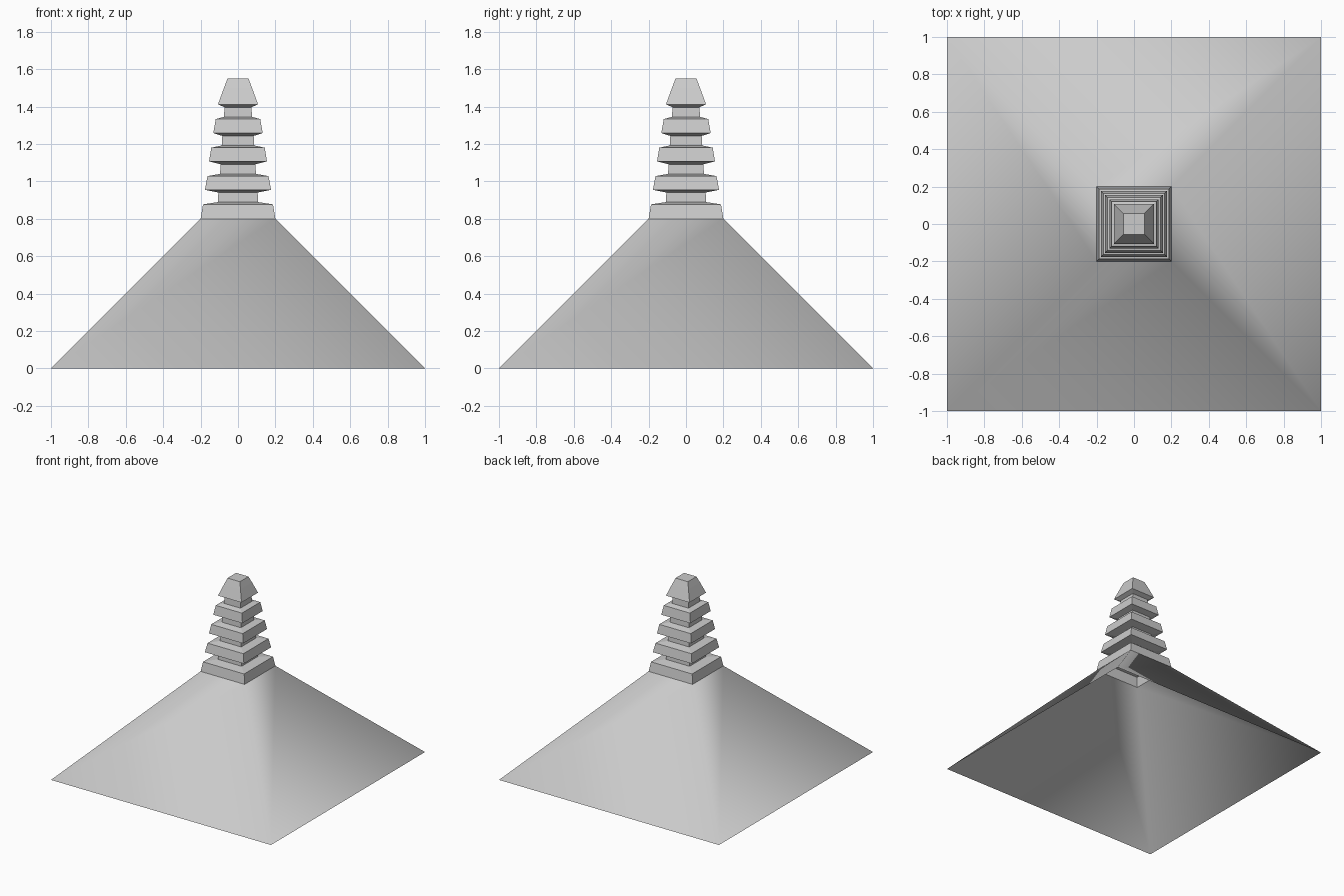
import bpy, bmesh

if "Cube" in bpy.data.objects:
    bpy.data.objects.remove(bpy.data.objects["Cube"])


def square_shell(name, profile, cap_top=False, smooth=False):
    """Sweep a (half width, height) profile around a square footprint."""
    bm = bmesh.new()
    rings = []
    for w, z in profile:
        rings.append([bm.verts.new((sx * w, sy * w, z))
                      for sx, sy in ((-1, -1), (1, -1), (1, 1), (-1, 1))])
    for lower, upper in zip(rings, rings[1:]):
        for i in range(4):
            j = (i + 1) % 4
            bm.faces.new((lower[i], lower[j], upper[j], upper[i]))
    if cap_top:
        bm.faces.new(rings[-1])
    for f in bm.faces:
        f.smooth = smooth
    mesh = bpy.data.meshes.new(name)
    bm.to_mesh(mesh)
    bm.free()
    obj = bpy.data.objects.new(name, mesh)
    bpy.context.collection.objects.link(obj)
    return obj


# Wide open-bottomed roof, smooth shaded across its ridges
square_shell("roof_skirt", [(1.0, 0.0), (0.2, 0.8)], smooth=True)

# Tiered spire: each tier is (bottom half width, bottom z, top half width,
# top z, half width of the neck above it)
tiers = [
    (0.20, 0.80, 0.187, 0.877, 0.108),
    (0.177, 0.955, 0.163, 1.028, 0.096),
    (0.155, 1.107, 0.143, 1.18, 0.087),
    (0.132, 1.258, 0.119, 1.333, 0.075),
]
profile = []
for n, (bw, bz, tw, tz, neck) in enumerate(tiers):
    profile += [(bw, bz), (tw, tz), (neck, tz + 0.012), (neck - 0.003, tz + 0.063)]

# Flared finial on top
profile += [(0.107, 1.412), (0.075, 1.5), (0.056, 1.55)]
square_shell("tiered_spire", profile, cap_top=True)
